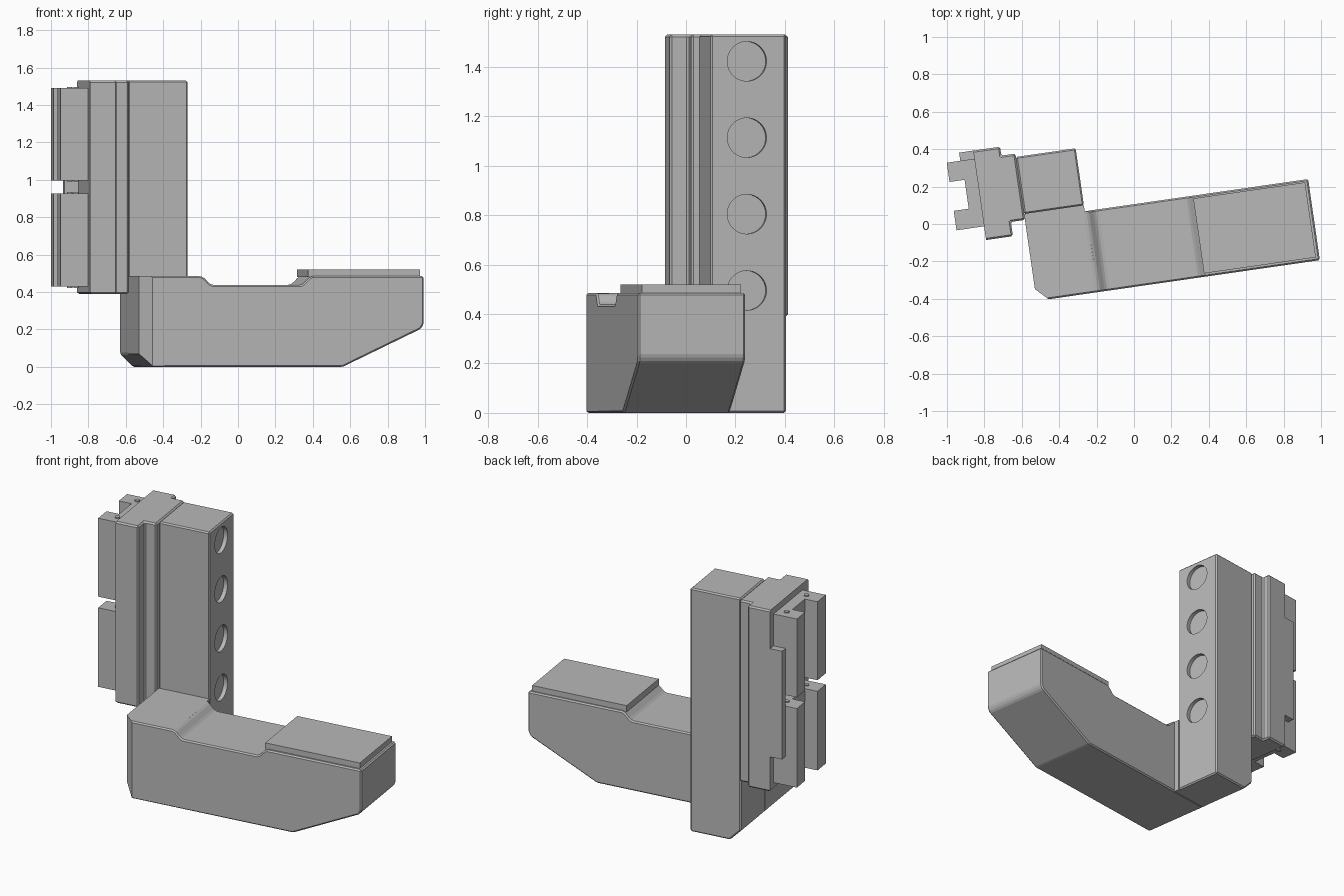
import bpy, bmesh, math
from mathutils import Matrix, Vector

cube = bpy.data.objects.get("Cube")
if cube:
    bpy.data.objects.remove(cube)

TURN = math.radians(8.2)      # the whole bracket is turned about z

grey = bpy.data.materials.new("metal_grey")
grey.use_nodes = True
grey.diffuse_color = (0.48, 0.48, 0.48, 1)
grey.node_tree.nodes["Principled BSDF"].inputs["Base Color"].default_value = (0.48, 0.48, 0.48, 1)


def finish(name, bm):
    bmesh.ops.recalc_face_normals(bm, faces=bm.faces)
    mesh = bpy.data.meshes.new(name)
    bm.to_mesh(mesh)
    bm.free()
    mesh.materials.append(grey)
    obj = bpy.data.objects.new(name, mesh)
    obj.rotation_euler.z = TURN
    bpy.context.collection.objects.link(obj)
    return obj


def prism(points, lo, hi, axis):
    """Extrude a closed profile along y (points are x, z) or z (points are x, y)."""
    bm = bmesh.new()
    place = (lambda p: (p[0], lo, p[1])) if axis == "y" else (lambda p: (p[0], p[1], lo))
    step = Vector((0, hi - lo, 0)) if axis == "y" else Vector((0, 0, hi - lo))
    face = bm.faces.new([bm.verts.new(place(p)) for p in points])
    out = bmesh.ops.extrude_face_region(bm, geom=[face], use_keep_orig=True)
    moved = [g for g in out["geom"] if isinstance(g, bmesh.types.BMVert)]
    bmesh.ops.translate(bm, verts=moved, vec=step)
    bmesh.ops.recalc_face_normals(bm, faces=bm.faces)
    return bm


def soften(bm, size, skip=lambda c: False):
    """Bevel sharp edges, except where the edge midpoint is skipped."""
    edges = [e for e in bm.edges if len(e.link_faces) == 2
             and e.calc_face_angle(0) > 0.3
             and not skip((e.verts[0].co + e.verts[1].co) / 2)]
    bmesh.ops.bevel(bm, geom=edges, offset=size, segments=1, affect="EDGES")


def rect(x0, x1, y0, y1):
    return [(x0, y0), (x1, y0), (x1, y1), (x0, y1)]


LEFT, INNER = -0.574, -0.251
FRONT, ARM_BACK, COL_FRONT, COL_BACK = -0.333, 0.105, 0.137, 0.445
ARM_TOP, TOP = 0.485, 1.53

# Arm: side profile with relief groove and sloped nose, front corner cut off
profile = [(LEFT, 0.07), (LEFT + 0.07, 0), (0.518, 0), (0.94, 0.203), (0.956, 0.23),
           (0.956, ARM_TOP), (0.35, ARM_TOP), (0.335, 0.475), (0.305, 0.445), (0.29, 0.438),
           (-0.185, 0.438), (-0.2, 0.445), (-0.235, 0.48), (-0.25, ARM_TOP), (LEFT, ARM_TOP)]
arm = prism(profile, FRONT, ARM_BACK, "y")
cut = bmesh.ops.bisect_plane(arm, geom=arm.verts[:] + arm.edges[:] + arm.faces[:],
                             plane_co=(LEFT, FRONT + 0.064, 0), plane_no=(-1, -1, 0),
                             clear_outer=True)
rim = [g for g in cut["geom_cut"] if isinstance(g, bmesh.types.BMEdge)]
bmesh.ops.holes_fill(arm, edges=rim)
bmesh.ops.recalc_face_normals(arm, faces=arm.faces)
soften(arm, 0.008, lambda c: (c.y > 0.1 and c.x < INNER + 0.01) or c.x < -0.49)
finish("arm", arm)

# Heel joins the arm to the column
heel = [(LEFT, 0.07), (LEFT + 0.07, 0), (INNER, 0), (INNER, ARM_TOP), (LEFT, ARM_TOP)]
finish("heel", prism(heel, ARM_BACK, COL_FRONT, "y"))

# Raised pad on the arm
finish("arm_pad", prism(rect(0.333, 0.937, -0.315, 0.09), 0.48, 0.52, "z"))

# Column with four shallow round recesses
post = [(LEFT, 0.07), (LEFT + 0.07, 0), (INNER, 0), (INNER, TOP), (LEFT, TOP)]
bm = prism(post, COL_FRONT, COL_BACK, "y")
soften(bm, 0.008, lambda c: c.y < COL_FRONT + 0.01 and c.z < 0.1)
column = finish("column", bm)

bm = bmesh.new()
for i in range(4):
    spot = Matrix.Translation((INNER, 0.285, 0.495 + 0.309 * i))
    bmesh.ops.create_cone(bm, cap_ends=True, segments=48, radius1=0.08, radius2=0.08,
                          depth=0.05, matrix=spot @ Matrix.Rotation(math.pi / 2, 4, "Y"))
cutter = finish("recess_cutter", bm)
cutter.hide_render = True
cutter.hide_set(True)
mod = column.modifiers.new("recesses", "BOOLEAN")
mod.operation = "DIFFERENCE"
mod.solver = "EXACT"
mod.object = cutter

# Mounting plate with a narrower neck against the column
plate = [(LEFT, 0.105), (-0.65, 0.105), (-0.65, 0.028), (-0.795, 0.028),
         (-0.795, 0.511), (-0.65, 0.511), (-0.65, 0.463), (LEFT, 0.463)]
bm = prism(plate, 0.39, TOP, "z")
soften(bm, 0.009, lambda c: c.x < -0.7 and 0.39 < c.z < TOP and c.x < -0.79)
finish("mounting_plate", bm)

# Side tab on the back of the plate
finish("side_tab", prism(rect(-0.871, -0.79, 0.467, 0.511), 0.61, 1.29, "z"))

# Two channel-shaped clips, each with small pins at both ends
channel = [(-0.79, 0.102), (-0.944, 0.102), (-0.944, 0.207), (-0.863, 0.207),
           (-0.863, 0.363), (-0.944, 0.363), (-0.944, 0.467), (-0.79, 0.467)]
for label, low, high in (("lower", 0.43, 0.927), ("upper", 0.997, 1.49)):
    finish(label + "_clip", prism(channel, low, high, "z"))
    bm = bmesh.new()
    for y in (0.16, 0.41):
        bmesh.ops.create_cone(bm, cap_ends=True, segments=16, radius1=0.015, radius2=0.015,
                              depth=high - low + 0.014,
                              matrix=Matrix.Translation((-0.85, y, (low + high) / 2)))
    finish(label + "_clip_pins", bm)
